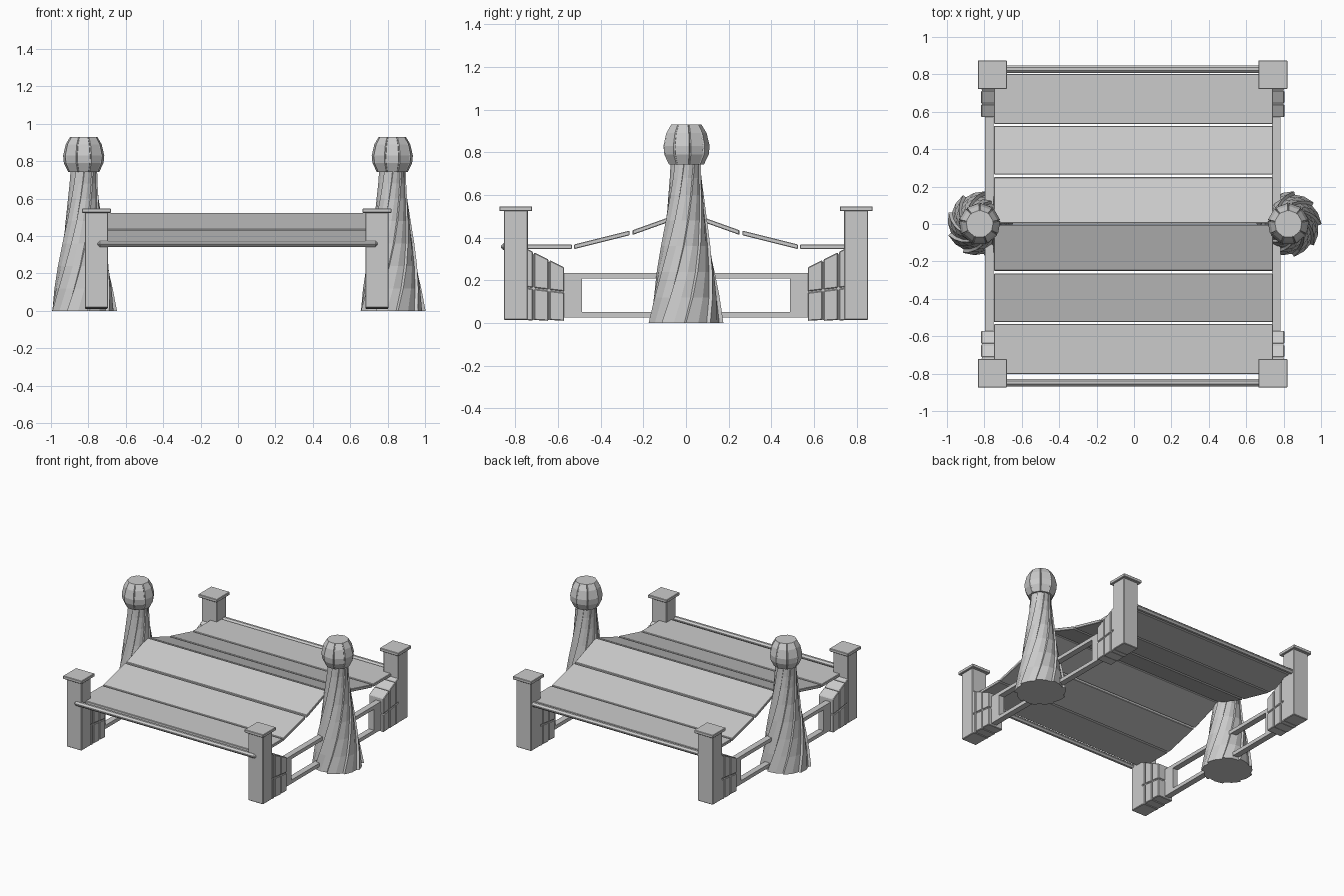
import bpy, bmesh
from math import sin, cos, radians, pi

if "Cube" in bpy.data.objects:
    bpy.data.objects.remove(bpy.data.objects["Cube"])


def finish(name, bm, bevel=0.0):
    bmesh.ops.recalc_face_normals(bm, faces=bm.faces)
    me = bpy.data.meshes.new(name)
    bm.to_mesh(me)
    bm.free()
    ob = bpy.data.objects.new(name, me)
    bpy.context.collection.objects.link(ob)
    if bevel:
        m = ob.modifiers.new("Bevel", 'BEVEL')
        m.width = bevel
        m.segments = 1
    return ob


def prism(name, pts, x0, x1, bevel=0.0):
    """Extrude a y-z outline along x."""
    bm = bmesh.new()
    a = [bm.verts.new((x0, y, z)) for y, z in pts]
    b = [bm.verts.new((x1, y, z)) for y, z in pts]
    n = len(pts)
    bm.faces.new(a)
    bm.faces.new(b)
    for i in range(n):
        bm.faces.new((a[i], a[(i + 1) % n], b[(i + 1) % n], b[i]))
    return finish(name, bm, bevel)


def box(name, x0, x1, y0, y1, z0, z1, bevel=0.0):
    return prism(name, [(y0, z0), (y1, z0), (y1, z1), (y0, z1)], x0, x1, bevel)


def loft(name, cx, rings, section):
    """Stack rings of (radius, z, twist); section is a list of (angle, scale)."""
    bm = bmesh.new()
    loops = [[bm.verts.new((cx + r * k * cos(a + t), r * k * sin(a + t), z))
              for a, k in section] for r, z, t in rings]
    n = len(section)
    for lo, hi in zip(loops, loops[1:]):
        for i in range(n):
            j = (i + 1) % n
            bm.faces.new((lo[i], lo[j], hi[j], hi[i]))
    bm.faces.new(loops[0])
    bm.faces.new(loops[-1])
    return finish(name, bm)


CX = -0.007          # the bridge sits a touch left of centre

# Twisted towers with overlapping staves and faceted knobs
STAVES = 9
step = 2 * pi / STAVES
stave_section, knob_section = [], []
for i in range(STAVES):
    a = i * step
    stave_section += [(a, 1.0), (a + step * 0.5, 0.95), (a + step * 0.93, 0.9)]
    knob_section += [(a, 0.94), (a + step * 0.06, 1.0), (a + step * 0.94, 1.0)]

profile = [(0.178, 0), (0.158, 0.12), (0.138, 0.24), (0.118, 0.36),
           (0.099, 0.48), (0.084, 0.60), (0.076, 0.68), (0.072, 0.76)]
tower_rings = [(r, z, radians(75) * z / 0.76) for r, z in profile]
knob_rings = [(r, z, radians(10)) for r, z in
              [(0.084, 0.743), (0.107, 0.79), (0.111, 0.83), (0.097, 0.89), (0.073, 0.93)]]
for side, s in (("left", -1), ("right", 1)):
    loft(f"{side}_tower", s * 0.825, tower_rings, stave_section)
    loft(f"{side}_knob", s * 0.825, knob_rings, knob_section)

# Corner posts, caps and sloping stone blocks
for sx in (-1, 1):
    for sy in (-1, 1):
        tag = ("left" if sx < 0 else "right") + ("_front" if sy < 0 else "_back")
        px, py = CX + sx * 0.75, sy * 0.798
        box(f"{tag}_post", px - 0.062, px + 0.062, py - 0.056, py + 0.056, 0.015, 0.53, 0.004)
        box(f"{tag}_cap", px - 0.077, px + 0.077, py - 0.077, py + 0.077, 0.524, 0.547, 0.003)

        def top(y):
            return 0.26 + (y - 0.57) * 0.5

        def mid(y):
            return 0.145 + (y - 0.57) * 0.12

        g = 0.003
        for c, (y0, y1) in enumerate([(0.568, 0.642), (0.642, 0.715), (0.715, 0.75)]):
            a, b = y0 + g, y1 - g
            lower = [(a, 0.01), (b, 0.014), (b, mid(b) - g), (a, mid(a) - g)]
            upper = [(a, mid(a) + g), (b, mid(b) + g), (b, top(b)), (a, top(a))]
            for row, pts in (("lower", lower), ("upper", upper)):
                prism(f"{tag}_{row}_block_{c}", [(sy * y, z) for y, z in pts],
                      px - 0.061, px + 0.061, 0.004)
        core = [(0.575, 0.015), (0.75, 0.015), (0.75, top(0.75) - 0.01), (0.575, top(0.575) - 0.01)]
        prism(f"{tag}_block_core", [(sy * y, z) for y, z in core], px - 0.055, px + 0.055)

# Side frames: two rails joined by short uprights
for side, s in (("left", -1), ("right", 1)):
    x0, x1 = sorted((CX + s * 0.745, CX + s * 0.789))
    box(f"{side}_top_rail", x0, x1, -0.6, 0.6, 0.208, 0.235)
    box(f"{side}_bottom_rail", x0, x1, -0.6, 0.6, 0.025, 0.052)
    for end, e in (("front", -1), ("back", 1)):
        y0, y1 = sorted((e * 0.488, e * 0.6))
        box(f"{side}_{end}_upright", x0, x1, y0, y1, 0.052, 0.208)

# Deck planks rising to a ridge in the middle
T = 0.011
for end, s in (("front", -1), ("back", 1)):
    runs = [("outer", 0.802, 0.357, 0.535, 0.357),
            ("middle", 0.525, 0.357, 0.265, 0.422),
            ("inner", 0.250, 0.424, 0.004, 0.512)]
    for nm, y0, z0, y1, z1 in runs:
        prism(f"{end}_{nm}_plank",
              [(s * y0, z0 - T), (s * y0, z0 + T), (s * y1, z1 + T), (s * y1, z1 - T)],
              CX - 0.742, CX + 0.75, 0.003)

# End bars with rounded tips
for name, y in (("front_bar", -0.848), ("back_bar", 0.828)):
    box(name, CX - 0.744, CX + 0.754, y - 0.02, y + 0.02, 0.342, 0.374, 0.012)
